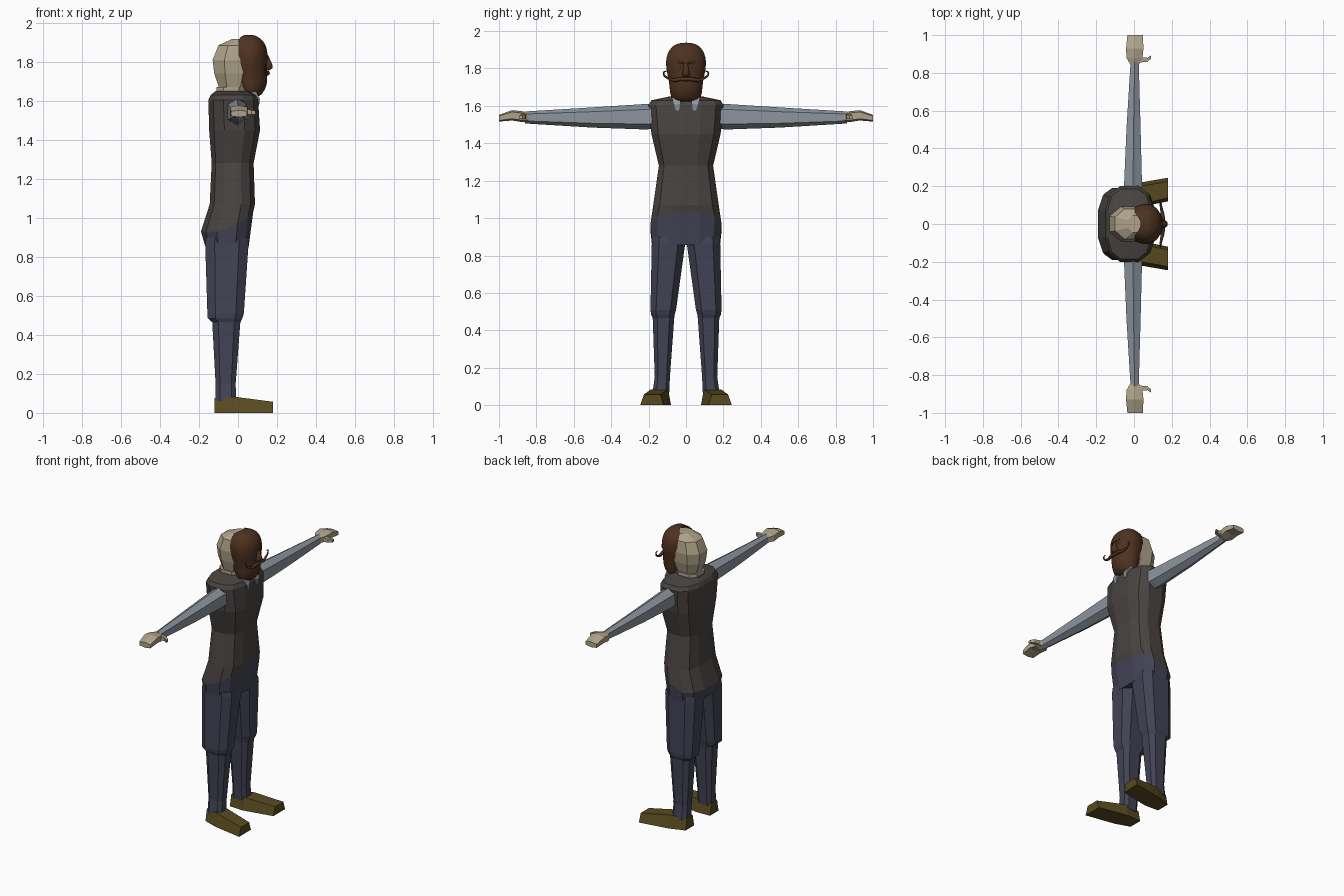
import bpy, bmesh, math
from mathutils import Vector

if "Cube" in bpy.data.objects:
    bpy.data.objects.remove(bpy.data.objects["Cube"])

def material(name, *rgb):
    m = bpy.data.materials.new(name)
    m.diffuse_color = (*rgb, 1)
    m.use_nodes = True
    m.node_tree.nodes["Principled BSDF"].inputs["Base Color"].default_value = m.diffuse_color
    return m

SHIRT = material("grey shirt", .27, .30, .345)
VEST = material("dark vest", .066, .058, .054)
PANTS = material("navy trousers", .056, .056, .092)
SHOE = material("olive shoe", .098, .069, .0144)
SKIN = material("pale skin", .43, .365, .25)
MASK = material("brown mask", .076, .032, .0144)

def ring(axis, p, a0, a1, b0, b1, n=8, power=.7, lift=0):
    """Rounded-box section between bounds, lying across the given axis."""
    ang = [(k + .5) * math.tau / n for k in range(n)]
    sp = lambda v: math.copysign(abs(v) ** power, v) if abs(v) > 1e-6 else 0
    ca, sa = [sp(math.cos(t)) for t in ang], [sp(math.sin(t)) for t in ang]
    ma, mb = max(ca), max(sa)
    pts = []
    for c, s in zip(ca, sa):
        a = (a0 + a1) / 2 + (a1 - a0) / 2 * c / ma
        b = (b0 + b1) / 2 + (b1 - b0) / 2 * s / mb
        q = p + lift * max(0, c / ma)
        pts.append(Vector({'z': (a, b, q), 'y': (a, q, b), 'x': (q, a, b)}[axis]))
    return pts

def loft(name, rings, mat, side=1, closed=True, smooth=False):
    bm = bmesh.new()
    rows = [[bm.verts.new((v[0], v[1] * side, v[2])) for v in r] for r in rings]
    n = len(rows[0])
    for lo, hi in zip(rows, rows[1:]):
        for i in range(n if closed else n - 1):
            j = (i + 1) % n
            bm.faces.new((lo[i], lo[j], hi[j], hi[i]))
    bm.faces.new(rows[0])
    bm.faces.new(rows[-1])
    bmesh.ops.recalc_face_normals(bm, faces=bm.faces)
    for f in bm.faces:
        f.smooth = smooth
    me = bpy.data.meshes.new(name)
    bm.to_mesh(me)
    bm.free()
    me.materials.append(mat)
    ob = bpy.data.objects.new(name, me)
    bpy.context.collection.objects.link(ob)
    return ob

def zrings(rows, **kw):
    return [ring('z', *r, **kw) for r in rows]

# Vest and hips share an arched hem that is higher at the front
hem = ring('z', .93, -.19, .078, -.19, .19, n=12, lift=.10)
loft("vest", [hem] + zrings([
    (1.07, -.145, .087, -.175, .175), (1.28, -.135, .08, -.145, .145),
    (1.45, -.148, .113, -.185, .185), (1.605, -.152, .103, -.2, .2),
    (1.63, -.14, .09, -.185, .185), (1.65, -.115, .06, -.09, .09)], n=12), VEST)
loft("hips", [ring('z', .855, -.168, .055, -.182, .182, n=12), hem], PANTS)

# Neck and faceted skull
loft("neck", zrings([(1.60, -.10, .04, -.07, .07), (1.645, -.11, .04, -.075, .075),
                     (1.672, -.11, .04, -.075, .075)]), SKIN)
loft("skull", zrings([
    (1.66, -.095, .05, -.065, .065), (1.74, -.122, .08, -.085, .085),
    (1.81, -.13, .09, -.092, .092), (1.885, -.10, .08, -.08, .08),
    (1.917, -.03, .06, -.045, .045)], power=.9), SKIN)

# Face mask: smooth open shell, each row = z, front x, half width, back depth
rows = [(1.62, .112, .066, .03), (1.65, .135, .082, .05), (1.69, .152, .088, .075),
        (1.74, .148, .092, .09), (1.79, .150, .105, .11), (1.84, .153, .109, .11),
        (1.88, .146, .100, .11), (1.91, .128, .082, .11), (1.93, .10, .055, .09),
        (1.938, .078, .025, .05)]
shell = []
for z, xf, w, back in rows:
    xc = .065
    arc = []
    for k in range(25):
        t = math.radians(-125 + 250 * k / 24)
        c, s = math.cos(t), math.sin(t)
        arc.append((xc + c * (xf - xc if c > 0 else back), w * s, z))
    shell.append(arc)
mask = loft("face_mask", shell, MASK, closed=False, smooth=True)
mod = mask.modifiers.new("smooth", 'SUBSURF')
mod.levels = mod.render_levels = 1

# Nose
loft("nose", zrings([(1.755, .13, .158, -.014, .014), (1.768, .13, .178, -.021, .021),
                     (1.785, .13, .176, -.017, .017), (1.83, .13, .157, -.009, .009)],
                    power=1), MASK, smooth=True)

def tube(name, pts, mat):
    """Tapered smooth tube; points are x, y, z, radius."""
    cu = bpy.data.curves.new(name, 'CURVE')
    cu.dimensions = '3D'
    cu.bevel_depth, cu.bevel_resolution, cu.use_fill_caps = 1, 2, True
    sp = cu.splines.new('NURBS')
    sp.points.add(len(pts) - 1)
    for p, (x, y, z, r) in zip(sp.points, pts):
        p.co, p.radius = (x, y, z, 1), r
    sp.use_endpoint_u, sp.order_u, sp.resolution_u = True, 3, 5
    tmp = bpy.data.objects.new(name + "_curve", cu)
    bpy.context.collection.objects.link(tmp)
    dg = bpy.context.evaluated_depsgraph_get()
    me = bpy.data.meshes.new_from_object(tmp.evaluated_get(dg))
    bpy.data.objects.remove(tmp)
    me.materials.clear()
    me.materials.append(mat)
    bpy.context.collection.objects.link(bpy.data.objects.new(name, me))

for s, tag in ((1, "left"), (-1, "right")):
    # Handlebar moustache, brow and eyelid
    tube(tag + "_moustache", [(.152, 0, 1.742, .011), (.154, s * .03, 1.745, .011),
        (.150, s * .06, 1.735, .009), (.143, s * .09, 1.745, .007),
        (.14, s * .118, 1.76, .005), (.14, s * .122, 1.785, .004),
        (.14, s * .105, 1.785, .003)], MASK)
    tube(tag + "_brow", [(.151, s * .015, 1.828, .006), (.140, s * .045, 1.842, .007),
        (.115, s * .08, 1.825, .005)], MASK)
    tube(tag + "_eye", [(.143, s * .028, 1.808, .006), (.137, s * .045, 1.812, .009),
        (.122, s * .064, 1.806, .006)], MASK)

    # Shirt collar point
    loft(tag + "_collar", zrings([(1.575, .09, .108, .038, .052), (1.61, .085, .112, .03, .068),
        (1.645, .04, .095, .03, .075)], n=4), SHIRT, s)

    # Sleeve along the y axis
    loft(tag + "_sleeve", [ring('y', *r, n=6, power=.8) for r in (
        (.15, -.055, .045, 1.478, 1.612), (.22, -.052, .042, 1.474, 1.61),
        (.50, -.04, .035, 1.484, 1.592), (.86, -.018, .025, 1.506, 1.57))], SHIRT, s)

    # Hand and thumb
    loft(tag + "_hand", [ring('y', *r, n=6, power=.6) for r in (
        (.835, -.014, .022, 1.515, 1.563), (.88, -.04, .045, 1.514, 1.572),
        (.93, -.042, .05, 1.522, 1.577), (1.0, -.035, .047, 1.516, 1.552))], SKIN, s)
    loft(tag + "_thumb", [ring('x', *r, n=4) for r in (
        (.02, .855, .885, 1.53, 1.56), (.07, .858, .88, 1.53, 1.553),
        (.09, .875, .893, 1.53, 1.548))], SKIN, s)

    # Trouser leg with a step at the knee
    loft(tag + "_leg", zrings([
        (.06, -.115, -.01, .09, .18), (.15, -.115, -.012, .086, .167),
        (.465, -.132, .012, .063, .178), (.485, -.155, .022, .06, .187),
        (.51, -.157, .03, .053, .19), (.865, -.168, .054, .004, .183),
        (.90, -.165, .05, .01, .18)], power=.65), PANTS, s)

    # Shoe: trapezoid sections turned outwards; x, bottom y range, top y range, top z
    loft(tag + "_shoe", [[(x, b0, 0), (x, b1, 0), (x, t1, z), (x, t0, z)]
        for x, b0, b1, t0, t1, z in ((-.12, .085, .175, .10, .16, .075),
                                     (-.02, .08, .21, .095, .19, .083),
                                     (.18, .12, .245, .138, .225, .057))], SHOE, s)
